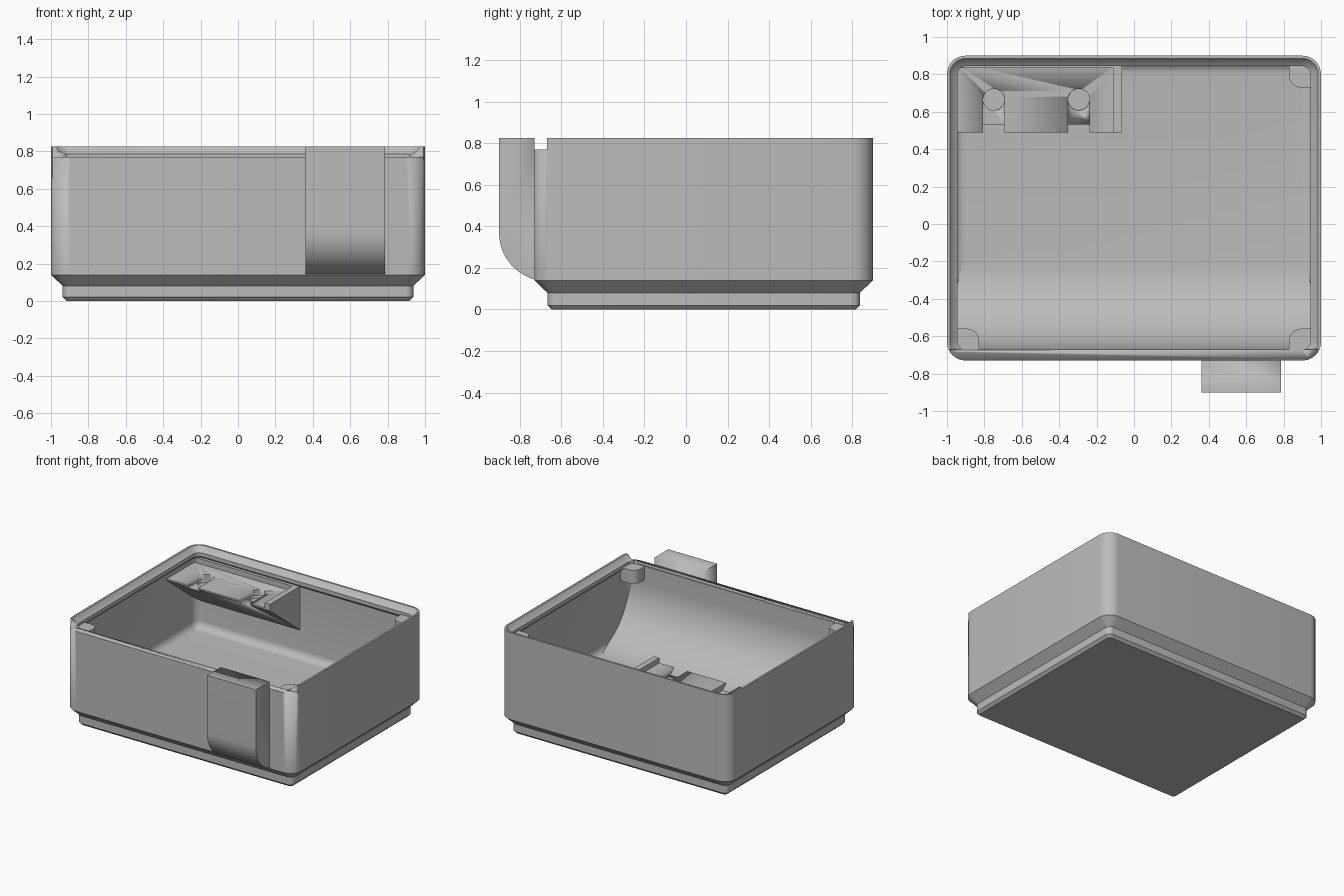
import bpy, bmesh, math
from mathutils import Vector

if "Cube" in bpy.data.objects:
    bpy.data.objects.remove(bpy.data.objects["Cube"])

grey = bpy.data.materials.new("plain grey")
grey.diffuse_color = (0.5, 0.5, 0.5, 1)
grey.use_nodes = True
grey.node_tree.nodes["Principled BSDF"].inputs["Base Color"].default_value = grey.diffuse_color

XH, Y0, Y1 = 1.0, -0.73, 0.90       # outer body limits
FLOOR, TOP, LEDGE = 0.18, 0.825, 0.77


def finish(bm, name, angle=30):
    bmesh.ops.recalc_face_normals(bm, faces=bm.faces)
    me = bpy.data.meshes.new(name)
    bm.to_mesh(me)
    bm.free()
    me.materials.append(grey)
    ob = bpy.data.objects.new(name, me)
    bpy.context.collection.objects.link(ob)
    bpy.ops.object.select_all(action='DESELECT')
    ob.select_set(True)
    bpy.context.view_layer.objects.active = ob
    bpy.ops.object.shade_smooth_by_angle(angle=math.radians(angle))
    return ob


def prism(name, pts, axis, lo, hi):
    """Extrude a closed profile: axis x takes (y, z) points, axis z takes (x, y) points."""
    bm = bmesh.new()
    place = (lambda p, t: (t, p[0], p[1])) if axis == 'x' else (lambda p, t: (p[0], p[1], t))
    a = [bm.verts.new(place(p, lo)) for p in pts]
    b = [bm.verts.new(place(p, hi)) for p in pts]
    bm.faces.new(a)
    bm.faces.new(b)
    n = len(pts)
    for i in range(n):
        bm.faces.new((a[i], a[(i + 1) % n], b[(i + 1) % n], b[i]))
    return finish(bm, name)


def box(name, x0, x1, y0, y1, z0, z1):
    return prism(name, [(x0, y0), (x1, y0), (x1, y1), (x0, y1)], 'z', z0, z1)


def arc(cx, cy, r, a0, a1, n=12):
    return [(cx + r * math.cos(math.radians(a0 + (a1 - a0) * i / n)),
             cy + r * math.sin(math.radians(a0 + (a1 - a0) * i / n))) for i in range(n + 1)]


def cut(ob, cutter):
    mod = ob.modifiers.new("cut", 'BOOLEAN')
    mod.operation, mod.solver, mod.object = 'DIFFERENCE', 'EXACT', cutter
    bpy.context.view_layer.objects.active = ob
    bpy.ops.object.modifier_apply(modifier=mod.name)
    bpy.data.objects.remove(cutter)


def ring(bm, inset, z, r):
    x, ya, yb = XH - inset - r, Y0 + inset + r, Y1 - inset - r
    pts = (arc(x, yb, r, 0, 90, 8) + arc(-x, yb, r, 90, 180, 8)
           + arc(-x, ya, r, 180, 270, 8) + arc(x, ya, r, 270, 360, 8))
    return [bm.verts.new((p[0], p[1], z)) for p in pts]


# Bin shell: stepped foot, outer wall, stacking lip, inner wall, filleted floor
levels = [(0.083, 0, 0.022), (0.063, 0.02, 0.04), (0.063, 0.08, 0.04), (0, 0.14, 0.1),
          (0, TOP, 0.1), (0.015, TOP, 0.085), (0.032, 0.80, 0.068), (0.055, 0.785, 0.05),
          (0.055, 0.755, 0.05), (0.035, 0.735, 0.065)]
for y, z in arc(0, 0, 0.06, 0, 90, 6):
    levels.append((0.095 - y, FLOOR + 0.06 - z, 0.065 - (0.06 - y) * 0.7))
bm = bmesh.new()
rings = [ring(bm, *l) for l in levels]
for a, b in zip(rings, rings[1:]):
    n = len(a)
    for i in range(n):
        bm.faces.new((a[i], a[(i + 1) % n], b[(i + 1) % n], b[i]))
bm.faces.new(rings[0])
bm.faces.new(rings[-1])
shell = finish(bm, "bin_shell")

# Lip removed along the front
cut(shell, box("front_notch_cutter", -1.1, 1.1, -0.9, -0.67, LEDGE, 1))

# Curved scoop on the inside front
R = 0.45
prism("front_scoop", [(-0.70, FLOOR - 0.01), (-0.67 + R, FLOOR - 0.01)]
      + arc(-0.67 + R, FLOOR + 0.003 + R, R, 270, 180, 24)
      + [(-0.67, LEDGE - 0.003), (-0.70, LEDGE - 0.003)], 'x', -0.965, 0.965)

# Small rounded tabs in three inner corners
for name, sx, sy in (("back_right", 1, 1), ("front_right", 1, -1), ("front_left", -1, -1)):
    pts = [(0.96, 0.11), (0.96, 0.235)]
    pts = [(0.965, 0.775), (0.83, 0.775), (0.83, 0.715)] + arc(0.89, 0.705, 0.06, 180, 270, 8) + [(0.965, 0.645)]
    pts = [(sx * x, 0.085 + sy * y) for x, y in pts]
    prism("corner_tab_" + name, pts, 'z', 0.66, 0.765)

# Label shelf: wedge against the back wall with two open slots
PLATE = 0.70
shelf = prism("label_shelf", [(0.49, PLATE), (0.87, PLATE), (0.87, 0.39), (0.49, PLATE - 0.012)],
              'x', -0.97, -0.065)
for cx in (-0.75, -0.295):
    slot = [(cx - 0.058, 0.4), (cx + 0.058, 0.4)] + arc(cx, 0.665, 0.058, 0, 180, 16)
    cut(shelf, prism("slot_cutter", slot, 'z', PLATE - 0.045, 0.9))
    cut(shelf, prism("hole_cutter", arc(cx, 0.665, 0.0575, 0, 345, 23), 'z', PLATE - 0.065, 0.9))
box("label_back_rim", -0.965, -0.065, 0.835, 0.87, PLATE - 0.01, 0.74)
prism("label_end_rim", [(0.49, PLATE - 0.012), (0.49, 0.74), (0.87, 0.74), (0.87, 0.39)],
      'x', -0.11, -0.064)

# Front block with a rounded underside
prism("front_block", [(-0.72, TOP), (-0.90, TOP)]
      + arc(-0.666, 0.37, 0.234, 180, 254, 20) + [(-0.72, 0.145)], 'x', 0.36, 0.785)
# Block stays flush with the wall above the notch
cut(bpy.data.objects["front_block"], box("block_notch_cutter", 0, 1, -0.73, -0.6, LEDGE, 1))
